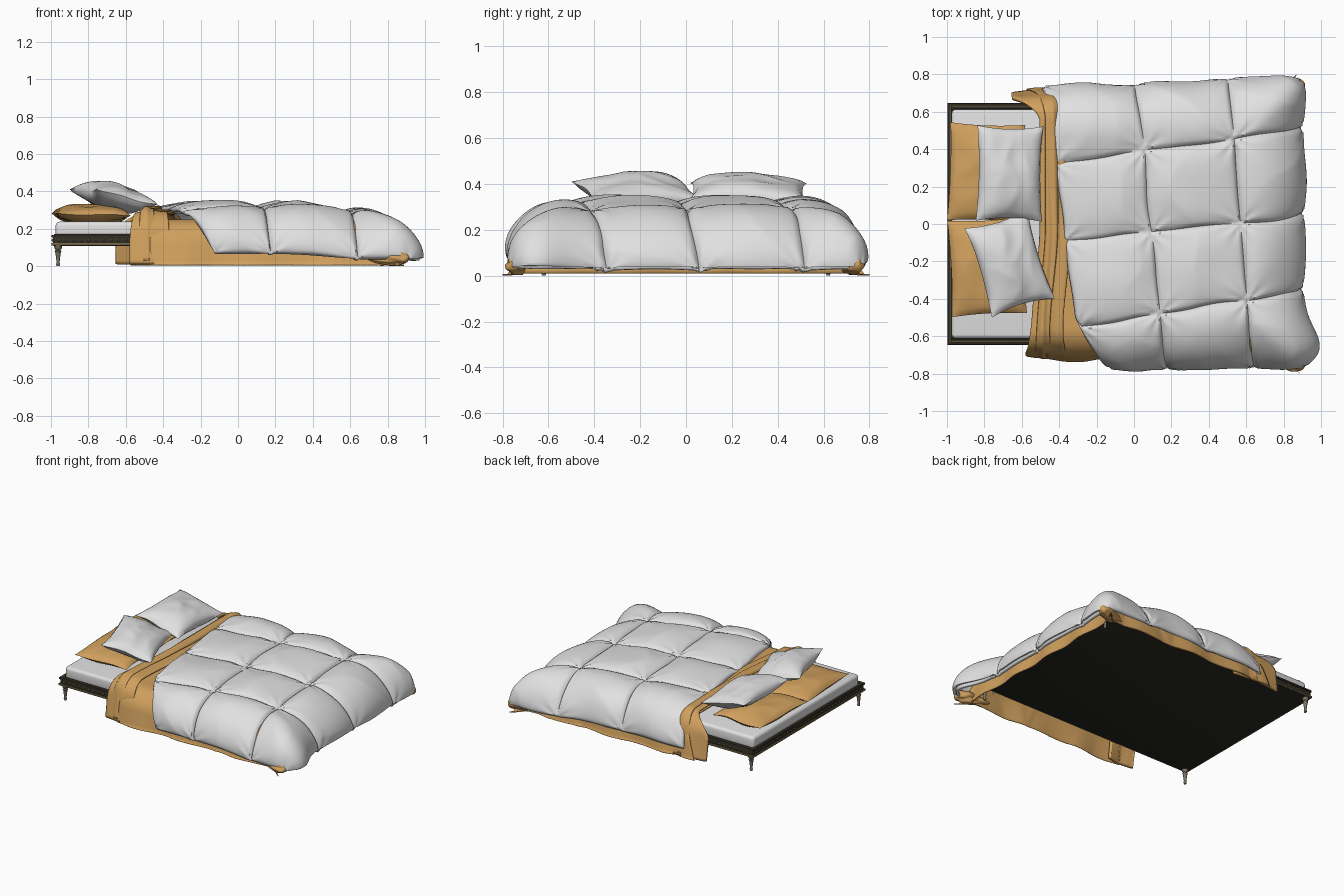
import bpy, bmesh, math
from mathutils import Vector, Matrix, noise

if "Cube" in bpy.data.objects:
    bpy.data.objects.remove(bpy.data.objects["Cube"])


def material(name, rgb):
    m = bpy.data.materials.new(name)
    m.use_nodes = True
    m.diffuse_color = (*rgb, 1)
    m.node_tree.nodes["Principled BSDF"].inputs["Base Color"].default_value = (*rgb, 1)
    return m


WHITE = material("white cotton", (0.75, 0.75, 0.75))
OCHRE = material("ochre linen", (0.63, 0.35, 0.11))
DARK = material("dark wood", (0.035, 0.032, 0.02))
TRIM = material("aged trim", (0.16, 0.12, 0.06))
LEG = material("leg wood", (0.2, 0.17, 0.13))
BLACK = material("black underside", (0.02, 0.02, 0.015))


def finish(name, bm, mat, angle=60):
    bmesh.ops.recalc_face_normals(bm, faces=bm.faces)
    mesh = bpy.data.meshes.new(name)
    bm.to_mesh(mesh)
    bm.free()
    mesh.materials.append(mat)
    ob = bpy.data.objects.new(name, mesh)
    bpy.context.collection.objects.link(ob)
    bpy.ops.object.select_all(action='DESELECT')
    ob.select_set(True)
    bpy.context.view_layer.objects.active = ob
    bpy.ops.object.shade_smooth_by_angle(angle=math.radians(angle))
    return ob


def box(name, lo, hi, mat, bevel=0.004, segments=2):
    bm = bmesh.new()
    lo, hi = Vector(lo), Vector(hi)
    bmesh.ops.create_cube(bm, size=1, matrix=Matrix.Translation((lo + hi) / 2) @ Matrix.Diagonal((*(hi - lo), 1)))
    bmesh.ops.bevel(bm, geom=bm.edges[:], offset=bevel, segments=segments, affect='EDGES', profile=0.5)
    return finish(name, bm, mat, 40)


def add_grid(bm, nu, nv, func):
    rows = [[bm.verts.new(func(i / nu, j / nv)) for j in range(nv + 1)] for i in range(nu + 1)]
    for i in range(nu):
        for j in range(nv):
            bm.faces.new((rows[i][j], rows[i + 1][j], rows[i + 1][j + 1], rows[i][j + 1]))


def cloth(name, nu, nv, func, mat, thickness):
    bm = bmesh.new()
    add_grid(bm, nu, nv, func)
    ob = finish(name, bm, mat)
    mod = ob.modifiers.new("thickness", 'SOLIDIFY')
    mod.thickness = thickness
    mod.offset = -1
    return ob


def lerp_list(t, values):
    i = min(int(t), len(values) - 2)
    return values[i] + (values[i + 1] - values[i]) * (t - i)


def ramp(x, lo, hi):
    t = min(max((x - lo) / (hi - lo), 0), 1)
    return t * t * (3 - 2 * t)


def bend(d, start, r, angle=1.45):
    """Run and drop of cloth that rolls over an edge."""
    e = d - start
    if e <= 0:
        return d, 0
    a = min(e / r, angle)
    rest = max(e - r * angle, 0)
    return (start + r * math.sin(a) + rest * math.cos(angle),
            r * (1 - math.cos(a)) + rest * math.sin(angle))


def drape(a, b, top, foot, side, radius, flare):
    x, dx = bend(a, foot, radius)
    y, dy = bend(abs(b), side, radius)
    corner = (min(dx, dy) / top) ** 2
    drop = (dx ** 5 + dy ** 5) ** 0.2
    return Vector((x + flare * corner, math.copysign(y + flare * corner, b), max(top - drop, 0.008)))


def wrinkle(x, y, z=0.0):
    return 1 - 2 * abs(noise.noise(Vector((x, y, z))))


# Bed frame: layered rails, underside board and turned legs
X0, X1, W = -0.998, 0.8, 0.648
box("underside_board", (X0 + .01, -W + .01, .108), (X1, W - .01, .122), BLACK, .002)
layers = (("lower_lip", .11, .124, 0, .03, TRIM), ("rail", .122, .156, .008, .03, DARK),
          ("upper_lip", .154, .168, .002, .03, DARK), ("top_line", .165, .171, .013, .021, TRIM))
for part, z0, z1, inset, inner, mat in layers:
    for label, s in (("left", 1), ("right", -1)):
        ya, yb = sorted((s * (W - inset), s * (W - inner)))
        box(f"{label}_{part}", (X0 + inset, ya, z0), (X1 - inset, yb, z1), mat, .002)
    box("head_" + part, (X0 + inset, -W + inset, z0), (X0 + inner, W - inset, z1), mat, .002)
    box("foot_" + part, (X1 - inner, -W + inset, z0), (X1 - inset, W - inset, z1), mat, .002)

# Carved beading along the visible rails
bm = bmesh.new()
spots = [(X0 + .04 + i * .04, s * (W - .008)) for i in range(16) for s in (-1, 1)]
spots += [(X0 + .008, -.6 + i * .04) for i in range(31)]
for x, y in spots:
    bmesh.ops.create_icosphere(bm, subdivisions=1, radius=.008, matrix=Matrix.Translation((x, y, .139)))
finish("rail_beading", bm, TRIM)

LEG_PROFILE = [(0, 0), (.008, 0), (.011, .012), (.008, .02), (.014, .07), (.018, .08),
               (.012, .086), (.02, .095), (.022, .112), (0, .112)]
for cx, cy, label in ((-.962, .62, "head_left"), (-.962, -.62, "head_right"), (.77, .62, "foot_left"), (.77, -.62, "foot_right")):
    bm = bmesh.new()
    verts = [bm.verts.new((cx + r, cy, z)) for r, z in LEG_PROFILE]
    edges = [bm.edges.new(p) for p in zip(verts, verts[1:])]
    bmesh.ops.spin(bm, geom=verts + edges, cent=(cx, cy, 0), axis=(0, 0, 1), angle=math.tau, steps=14)
    bmesh.ops.remove_doubles(bm, verts=bm.verts, dist=1e-5)
    finish(label + "_leg", bm, LEG, 40)

box("mattress", (-.975, -.612, .15), (.72, .612, .238), WHITE, .022, 4)


# Under-sheet hanging to the floor on both sides and the foot
def under_sheet(u, v):
    b = -.9 + 1.8 * v
    head = -.47 - .35 * max(b - .6, 0)
    a = head + (.98 - head) * u
    p = drape(a, b, .25, .66, .56, .14, .07)
    hang = min((.25 - p.z) / .24, 1)
    fold = .014 * hang * wrinkle(a * 3, 3, b) + .01 * hang * math.sin(a * 15)
    p.y += math.copysign(fold, b) if abs(b) > .6 else 0
    p.x += .01 * hang * math.sin(b * 19) if a > .7 else 0
    return p


cloth("under_sheet", 90, 90, under_sheet, OCHRE, .006)


# Turned-down band of the sheet, folded in two layers
def turned_band(left, width, top, left_flare, right_flare):
    def func(u, v):
        b = -.9 + 1.8 * v
        fl, fr = left_flare * ramp(b, .55, .75), right_flare * ramp(-b, .5, .8)
        start = left - .045 * ramp(-b, 0, .6) - fl - fr
        a = start + (width + fl * 1.4 + fr * 1.5) * u
        p = drape(a, b, top, 2, .56, .12, 0)
        hang = min((top - p.z) / .25, 1)
        bulge = .018 * math.sin(math.pi * u) ** .5 + .004 * math.sin(u * 9 + b * 4) + .006 * wrinkle(a * 5, b * 2, top)
        p.z += bulge * (1 - hang)
        p.y += math.copysign(bulge * hang, b)
        return p
    return func


cloth("sheet_band", 28, 90, turned_band(-.505, .17, .283, .15, .03), OCHRE, .02)
cloth("sheet_band_overlap", 20, 90, turned_band(-.475, .07, .3, .03, .01), OCHRE, .012)


# Quilted duvet: three cells long, four across, each puffed along the surface normal
def duvet_base(u, v):
    skew = u - 1
    b = lerp_list(v, (-.875, -.48 + .07 * skew, -.04 + .045 * skew, .39 + .065 * skew, .865))
    head = -.38 - .13 * b + .38 * max(-.5 - b, 0)
    a = lerp_list(u, (head, .09 - .1 * b, .57 - .08 * b, 1.03))
    p = drape(a, b, .3, .6, .47, .3, -.02)
    p.z = max(p.z - .03 * ramp(a, .2, .75), .03)
    # sides swell towards the foot, one corner trails further out
    p.y += (.045 * ramp(u, .5, 2.4) - .03) * ramp(b, .4, .8)
    p.x += .075 * ramp(u, 2, 3) * math.exp(-((b + .67) / .14) ** 2)
    return p


def duvet(s, t):
    u, v = 3 * s, 4 * t
    p, e = duvet_base(u, v), .01
    du = duvet_base(min(u + e, 3), v) - duvet_base(max(u - e, 0), v)
    dv = duvet_base(u, min(v + e, 4)) - duvet_base(u, max(v - e, 0))
    n = du.cross(dv).normalized()
    fu, fv = abs(math.sin(math.pi * u)), abs(math.sin(math.pi * v))
    puff = .046 * fu ** .42 * fv ** .42
    # creases gather towards the stitched points
    near = (1 - fu) * (1 - fv)
    ang = math.atan2(math.sin(math.pi * v), math.sin(math.pi * u))
    crease = .007 * near * math.sin(ang * 9 + u * 2) + .011 * wrinkle(u * 1.4, v * 1.4, 5) * (fu * fv) ** .3
    p += n * (puff + crease)
    p += Vector((.012 * noise.noise(Vector((v * 1.5, u, 2))), .018 * noise.noise(Vector((u * 1.5, v, 8))), 0))
    p.z = max(p.z, .022)
    return p


cloth("duvet", 132, 144, duvet, WHITE, .02)

# Dropped corners of the under-sheet, trailing on the floor in soft folds
for label, s, y0 in (("left", 1, .715), ("right", -1, .725)):
    bm = bmesh.new()
    bmesh.ops.create_icosphere(bm, subdivisions=5, radius=1)
    for vert in bm.verts:
        c = vert.co.copy()
        k = 1 + .3 * noise.noise(Vector((c.x * 1.3, c.y * 2 + s, c.z * 2))) + .07 * math.sin(c.z * 7 + c.x * 4)
        grow = .65 + .35 * c.x
        vert.co = Vector((.79 + c.x * .125, s * (y0 + .03 * c.x + c.y * .06 * k * grow),
                          max(.045 + c.z * .055 * k * grow, .004)))
    finish(f"trailing_{label}_corner", bm, OCHRE)


# Pillows: two domed sheets meeting at a pinched seam
def pillow(name, loc, size, thick, pinch, tilt, turn, mat, seed):
    bm = bmesh.new()
    for side in (1, -1):
        def func(u, v):
            s, t = 2 * u - 1, 2 * v - 1
            dome = max((1 - s * s) * (1 - t * t), 0)
            z = side * thick * dome ** .5 * (1 + .12 * wrinkle(s * 1.5, t * 1.5, seed))
            sag = .02 * noise.noise(Vector((s, t, seed + 3)))
            return Vector((size[0] * s * (1 - pinch * (1 - t * t)), size[1] * t * (1 - pinch * (1 - s * s)), z + sag))
        add_grid(bm, 28, 28, func)
    bmesh.ops.remove_doubles(bm, verts=bm.verts, dist=1e-5)
    ob = finish(name, bm, mat)
    ob.location = loc
    ob.rotation_euler = (0, math.radians(tilt), math.radians(turn))


pillow("left_back_pillow", (-.79, .275, .275), (.2, .262), .05, .04, 2, -2, OCHRE, 1)
pillow("right_back_pillow", (-.785, -.23, .275), (.2, .258), .05, .04, 2, 3, OCHRE, 2)
pillow("left_front_pillow", (-.665, .27, .367), (.18, .255), .068, .07, 12, -1, WHITE, 3)
pillow("right_front_pillow", (-.665, -.21, .37), (.18, .25), .07, .09, 13, 17, WHITE, 4)
